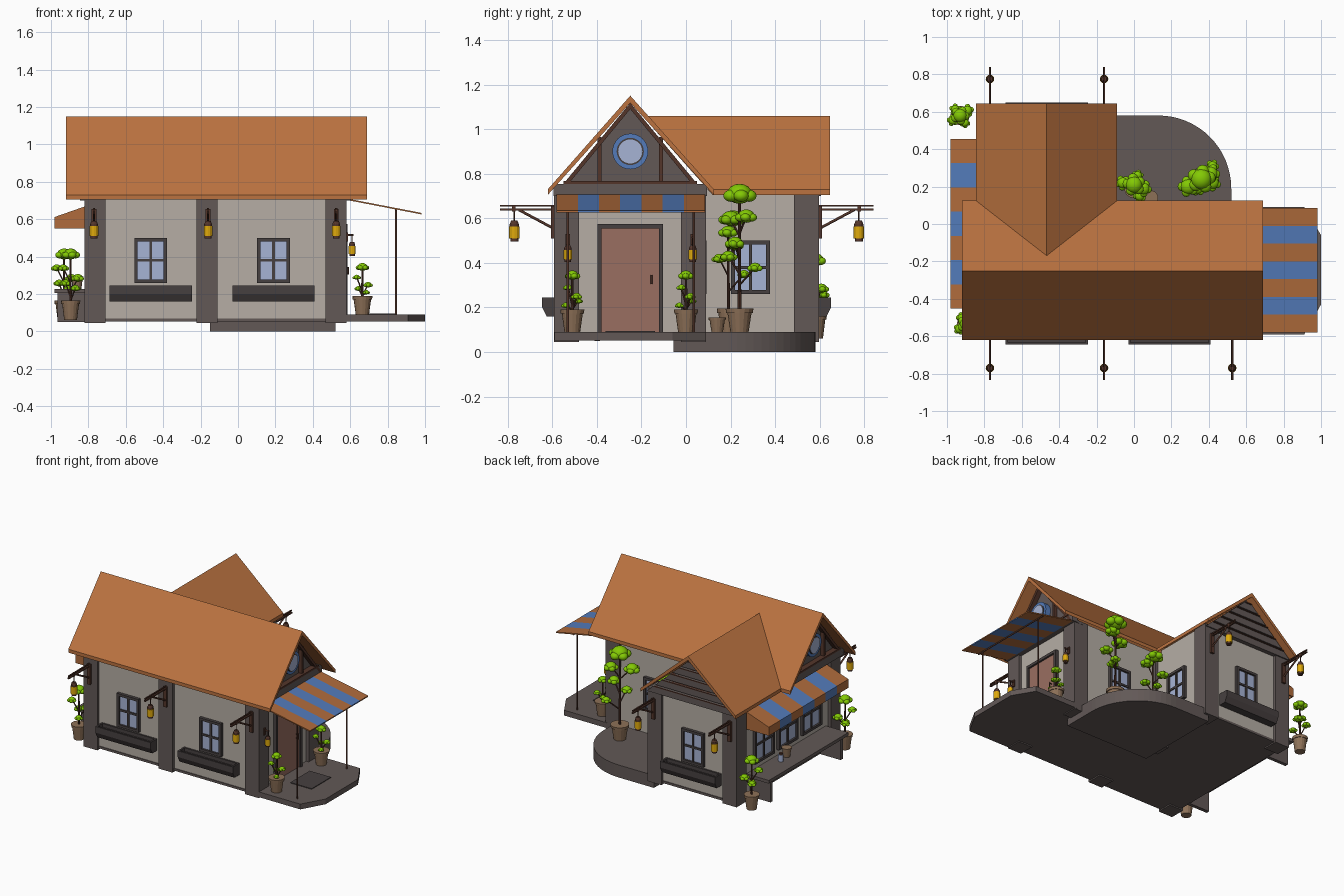
import bpy, bmesh, math, random
from mathutils import Matrix, Vector

if "Cube" in bpy.data.objects:
    bpy.data.objects.remove(bpy.data.objects["Cube"])
random.seed(4)
I = Matrix.Identity(4)

def mat(name, r, g, b):
    m = bpy.data.materials.new(name)
    m.diffuse_color = [(c / 255) ** 2.2 for c in (r, g, b)] + [1]
    m.use_nodes = True
    m.node_tree.nodes["Principled BSDF"].inputs["Base Color"].default_value = m.diffuse_color
    return m

TILE, WALL = mat("tile", 186, 114, 66), mat("plaster", 180, 172, 163)
STONE, DARK = mat("stone", 98, 89, 87), mat("dark_stone", 72, 66, 66)
WOOD, DOOR = mat("wood", 84, 56, 46), mat("door", 152, 110, 97)
GLASS, BLUE = mat("glass", 165, 178, 212), mat("blue", 84, 122, 184)
ORANGE, LEAF = mat("cloth_orange", 174, 107, 62), mat("leaf", 130, 200, 12)
POT, LIGHT = mat("clay", 140, 112, 88), mat("lamp", 222, 168, 20)

def finish(name, bm, m, smooth=False, M=I):
    bmesh.ops.recalc_face_normals(bm, faces=bm.faces)
    me = bpy.data.meshes.new(name)
    bm.to_mesh(me)
    bm.free()
    me.materials.append(m)
    me.transform(M)
    if smooth:
        me.polygons.foreach_set("use_smooth", [True] * len(me.polygons))
    ob = bpy.data.objects.new(name, me)
    bpy.context.collection.objects.link(ob)
    return ob

def prism(name, pts, axis, a, b, m, M=I):
    """Extrude a 2D profile along an axis from a to b."""
    put = {"x": lambda p, t: (t, *p), "y": lambda p, t: (p[0], t, p[1]), "z": lambda p, t: (*p, t)}[axis]
    bm = bmesh.new()
    lo, hi = ([bm.verts.new(put(p, t)) for p in pts] for t in (a, b))
    bm.faces.new(lo)
    bm.faces.new(hi)
    for i in range(len(pts)):
        j = (i + 1) % len(pts)
        bm.faces.new((lo[i], lo[j], hi[j], hi[i]))
    return finish(name, bm, m, M=M)

def box(name, x0, x1, y0, y1, z0, z1, m, M=I):
    return prism(name, [(x0, y0), (x1, y0), (x1, y1), (x0, y1)], "z", z0, z1, m, M)

def rod(name, a, b, r, m, r2=None, n=12, M=I):
    a, b = Vector(a), Vector(b)
    bm = bmesh.new()
    bmesh.ops.create_cone(bm, cap_ends=True, segments=n, radius1=r, radius2=r if r2 is None else r2, depth=(b - a).length)
    T = Matrix.Translation((a + b) / 2) @ (b - a).to_track_quat("Z", "Y").to_matrix().to_4x4()
    return finish(name, bm, m, M=M @ T)

def face(x, y, deg):
    """Frame on a wall: local -y points outward."""
    return Matrix.Translation((x, y, 0)) @ Matrix.Rotation(math.radians(deg), 4, "Z")

# Walls, floor and corner pillars
def ell(x0, x1, y0, y1, wx, wy):
    return [(x0, y0), (x1, y0), (x1, y1), (wx, y1), (wx, wy), (x0, wy)]
prism("walls", ell(-.80, .56, -.57, .07, -.13, .575), "z", .056, .73, WALL)
prism("floor", ell(-.805, .565, -.575, .075, -.125, .58), "z", .054, .07, STONE)
for x, y in [(-.765, -.535), (-.165, -.535), (.525, -.535), (.525, .033), (-.165, .033), (-.765, .54), (-.165, .54)]:
    box("pillar", x - .056, x + .056, y - .056, y + .056, .045, .72, STONE)

# Main roof
prism("main_roof", [(-.62, .73), (-.25, 1.15), (.125, .73), (.125, .705), (-.25, 1.118), (-.62, .705)], "x", -.92, .69, TILE)

# Wing roof, mitred into the main roof
bm = bmesh.new()
prof = [(-.845, .73, .12), (-.467, 1.06, -.17), (-.09, .73, .12), (-.09, .705, .12), (-.467, 1.03, -.17), (-.845, .705, .12)]
inner = [bm.verts.new((x, y, z)) for x, z, y in prof]
outer = [bm.verts.new((x, .645, z)) for x, z, y in prof]
for i in range(6):
    j = (i + 1) % 6
    bm.faces.new((inner[i], inner[j], outer[j], outer[i]))
for ring in (inner, outer):
    for q in ((0, 1, 4, 5), (1, 2, 3, 4)):
        bm.faces.new([ring[k] for k in q])
finish("wing_roof", bm, TILE)

# Main gables with beams, posts and a round window
for s, xw in ((1, .56), (-1, -.80)):
    M = face(xw, -.25, 90 * s)
    prism("gable_panel", [(-.34, .70), (.34, .70), (0, 1.115)], "y", -.01, .05, STONE, M)
    box("gable_beam", -.345, .345, -.045, 0, .70, .755, STONE, M)
    box("gable_rail", -.30, .30, -.05, 0, .755, .768, WOOD, M)
    for t in (-1, 1):
        box("gable_post", t * .137 - .009, t * .137 + .009, -.035, 0, .76, .965, WOOD, M)
        prism("gable_rafter", [(t * .345, .70), (0, 1.118), (0, 1.09), (t * .322, .70)], "y", -.045, 0, WOOD, M)
    for n, r, d, m in (("window_ring", .08, .05, BLUE), ("window_ring_inner", .061, .053, DARK), ("round_glass", .054, .056, GLASS)):
        rod(n, (0, 0, .90), (0, -d, .90), r, m, n=32, M=M)

# Wing gable with horizontal boards
M = face(-.467, .575, 180)
prism("wing_gable_panel", [(-.35, .70), (.35, .70), (0, 1.03)], "y", -.01, .05, STONE, M)
for i in range(5):
    z0, z1 = .70 + i * .062, .752 + i * .062
    w0, w1 = (1.025 - z0) * 1.1, (1.025 - z1) * 1.1
    prism("gable_board", [(-w0, z0), (w0, z0), (w1, z1), (-w1, z1)], "y", -.03, 0, STONE, M)
    box("gable_strip", -w1, w1, -.036, 0, z1 - .006, z1, WOOD, M)

# Four-pane windows
def window(M, w=.175, z0=.26, z1=.50):
    h, t, zc = w / 2, .018, (z0 + z1) / 2
    box("window_glass", -h + t, h - t, -.008, .005, z0 + t, z1 - t, GLASS, M)
    for s in (-1, 1):
        box("window_jamb", s * h - (s > 0) * t, s * h + (s < 0) * t, -.022, 0, z0, z1, DARK, M)
    for z in (z0, z1 - t):
        box("window_rail", -h, h, -.022, 0, z, z + t, DARK, M)
    box("window_mullion", -.007, .007, -.016, 0, z0 + t, z1 - t, DARK, M)
    box("window_crossbar", -h + t, h - t, -.016, 0, zc - .007, zc + .007, DARK, M)

def window_box(M):
    prism("planter_trough", [(0, .245), (0, .16), (-.055, .16), (-.075, .20), (-.075, .245), (-.063, .245), (-.063, .22), (-.012, .22), (-.012, .245)], "x", -.22, .22, DARK, M)
    for x in (-.22, .208):
        prism("planter_end", [(0, .245), (0, .16), (-.055, .16), (-.075, .20), (-.075, .245)], "x", x, x + .012, DARK, M)

for M in (face(-.467, -.57, 0), face(.19, -.57, 0), face(-.467, .575, 180)):
    window(M)
    window_box(M)
window(face(.19, .07, 180))
window(face(-.13, .29, 90))
for y in (-.27, 0, .27):
    window(face(-.80, y, -90), .22, .27, .53)

# Door
M = face(.56, -.25, 90)
box("door_panel", -.13, .13, -.012, 0, .09, .555, DOOR, M)
for s in (-1, 1):
    box("door_jamb", s * .138 - .009, s * .138 + .009, -.025, 0, .09, .575, DARK, M)
box("door_lintel", -.147, .147, -.025, 0, .555, .575, DARK, M)
rod("door_handle", (.095, -.03, .305), (.095, -.03, .345), .004, WOOD, M=M)
for z in (.31, .34):
    rod("handle_mount", (.095, 0, z), (.095, -.03, z), .003, WOOD, M=M)

# Porch, doormat and rounded terrace
prism("porch", [(.56, -.59), (.91, -.59), (1.0, -.43), (1.0, -.06), (.91, .09), (.56, .09)], "z", .052, .09, STONE)
box("doormat", .67, .84, -.36, -.14, .09, .095, DARK)
arc = [(.13 + .39 * math.cos(i * math.pi / 32), .19 + .39 * math.sin(i * math.pi / 32)) for i in range(17)]
terrace = prism("terrace", [(-.15, -.055), (.52, -.055)] + arc + [(-.15, .58)], "z", 0, .09, STONE)

# Striped porch awning on two posts
for i in range(7):
    y = -.58 + i * .095
    prism("porch_awning_stripe", [(.57, .713), (.98, .634), (.98, .626), (.57, .705)], "y", y, y + .095, BLUE if i % 2 else ORANGE)
for y in (-.53, .035):
    rod("awning_post", (.845, y, .09), (.845, y, .655), .005, WOOD)
rod("awning_rail", (.845, -.575, .648), (.845, .08, .648), .005, WOOD)

# Striped shop awning with valance
for i in range(7):
    y = -.452 + i * .1296
    prism("shop_awning_stripe", [(-.80, .675), (-.98, .612), (-.98, .55), (-.972, .55), (-.972, .605), (-.80, .665)], "y", y, y + .1296, BLUE if i % 2 else ORANGE)
for y in (-.452, .447):
    prism("awning_cheek", [(-.80, .672), (-.978, .61), (-.978, .55), (-.80, .55)], "y", y, y + .008, ORANGE)

# Shop counter
box("counter_top", -.98, -.79, -.452, .455, .205, .228, STONE)
for y in (-.41, .39):
    prism("counter_support", [(-.80, .05), (-.965, .05), (-.965, .205), (-.80, .205)], "y", y, y + .025, STONE)

# Lanterns
def lantern(x, y, top, s=1.0, M=I):
    def part(n, a, b, r, m, r2=None):
        rod(n, (x, y, top - a * s), (x, y, top - b * s), r * s, m, None if r2 is None else r2 * s, M=M)
    part("lantern_hook", .05, 0, .003, WOOD)
    part("lantern_cap", .045, .06, .014, WOOD, .02)
    part("lantern_collar", .06, .072, .021, WOOD)
    part("lantern_glass", .072, .125, .023, LIGHT)
    part("lantern_base", .125, .138, .018, WOOD)

for x, y, a in ((-.77, -.59, 0), (-.16, -.59, 0), (.525, -.59, 0), (-.77, .595, 180), (-.16, .595, 180)):
    M = face(x, y, a)
    box("bracket_plate", -.013, .013, -.016, .01, .51, .655, WOOD, M)
    box("bracket_arm", -.006, .006, -.245, 0, .636, .645, WOOD, M)
    box("bracket_top_arm", -.004, .004, -.245, 0, .652, .66, WOOD, M)
    box("bracket_tie", -.006, .006, -.19, -.175, .63, .66, WOOD, M)
    rod("bracket_brace", (0, -.005, .555), (0, -.16, .638), .006, WOOD, M=M)
    lantern(0, -.18, .635, M=M)
for y in (-.53, .03):
    box("wall_lamp_plate", .578, .588, y - .01, y + .01, .48, .53, WOOD)
    rod("wall_lamp_arm", (.58, y, .515), (.618, y, .515), .005, WOOD)
    lantern(.61, y, .515, .8)

# Potted trees: each pad is (dx, dy, z, radius)
def pot(x, y, z, r, h):
    rod("pot", (x, y, z), (x, y, z + h), r * .68, POT, r * .95, 16)
    rod("pot_rim", (x, y, z + h * .82), (x, y, z + h), r, POT, r * 1.04, 16)

def tree(x, y, z, r, h, pads):
    pot(x, y, z, r, h)
    tz = max(p[2] for p in pads)
    rod("trunk", (x, y, z + h * .9), (x, y, tz), r * .14, WOOD, r * .09, 8)
    for dx, dy, pz, pr in pads:
        if dx or dy:
            rod("branch", (x, y, max(pz - .08, z + h)), (x + dx, y + dy, pz), r * .08, WOOD, n=6)
        bm = bmesh.new()
        turn = random.uniform(0, 6)
        for k in range(6):
            q = turn + k * math.tau / 5
            d, rr = (pr * .58, pr * .45) if k else (0, pr * .75)
            T = Matrix.Translation((x + dx + d * math.cos(q), y + dy + d * math.sin(q), pz - (.12 * pr if k else 0)))
            bmesh.ops.create_uvsphere(bm, u_segments=12, v_segments=8, radius=rr, matrix=T @ Matrix.Diagonal((1, 1, .8, 1)))
        finish("leaf_pad", bm, LEAF, True)

tree(.36, .24, .09, .06, .105, [(0, 0, .71, .075), (-.07, -.04, .60, .055), (.06, .07, .38, .035), (.06, -.02, .49, .045), (-.02, -.05, .43, .04), (.05, .03, .61, .05)])
tree(0, .19, .09, .05, .105, [(0, .02, .60, .06), (.05, 0, .54, .045), (-.06, .03, .48, .04), (.02, .07, .35, .03), (.03, -.04, .42, .035)])
pot(.09, .14, .09, .038, .065)
small = [(0, 0, .255, .035), (.03, .02, .16, .025), (-.03, -.02, .20, .022), (.02, -.03, .12, .02), (-.02, .025, .14, .022)]
for y in (-.51, 0):
    tree(.665, y, .09, .052, .10, [(a, b, c + .09, r) for a, b, c, r in small])
for y in (-.535, .58):
    tree(-.895 if y < 0 else -.93, y, .06, .05, .105, [(a * 1.3, b * 1.3, c * 1.35 + .07, r * 1.4) for a, b, c, r in small])

# Jars on the counter
pot(-.86, .08, .228, .033, .065)
rod("jar", (-.87, .16, .228), (-.87, .16, .275), .018, GLASS)
rod("jar_lid", (-.87, .16, .275), (-.87, .16, .285), .014, WOOD)
